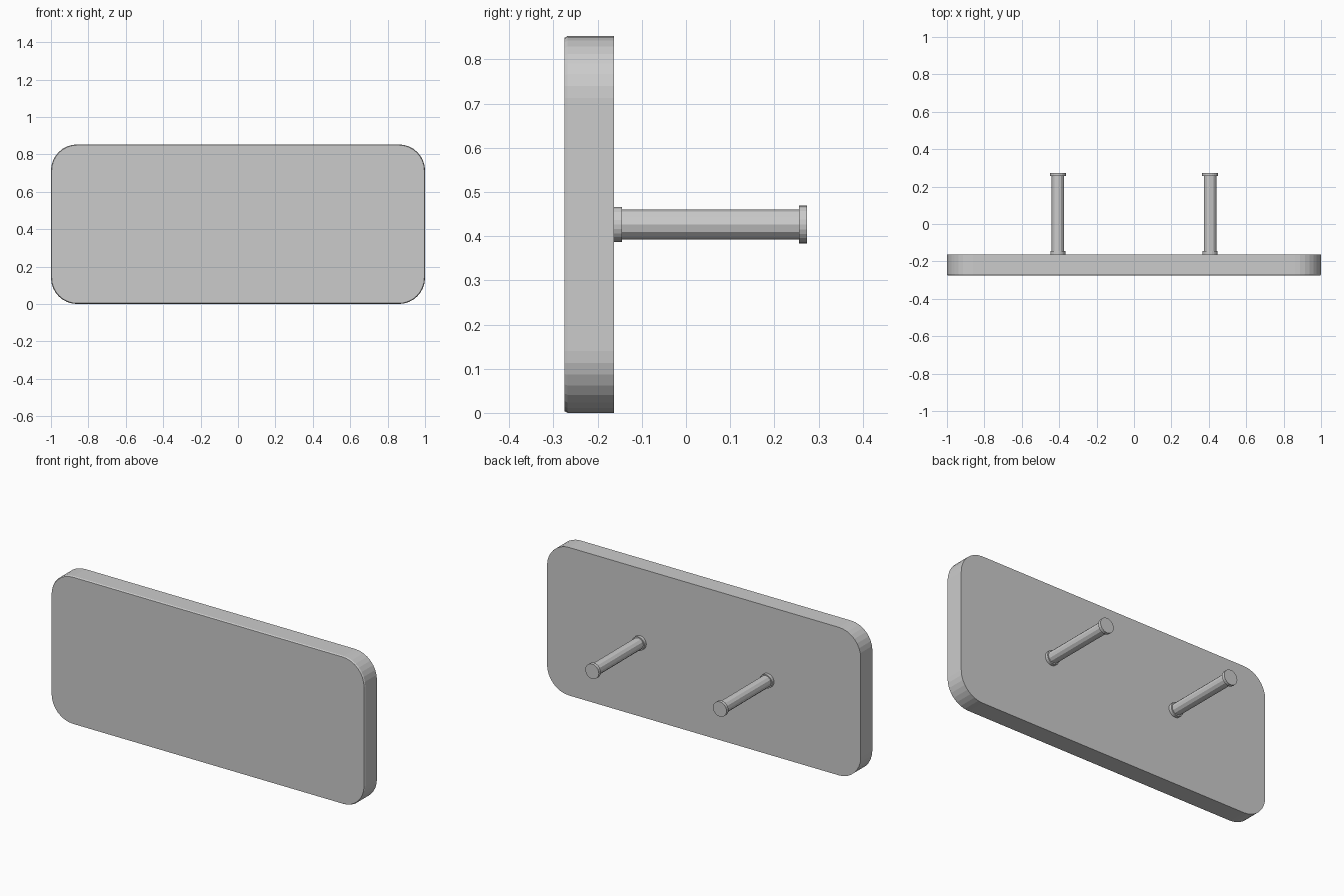
import bpy, bmesh, math
from mathutils import Matrix

if "Cube" in bpy.data.objects:
    bpy.data.objects.remove(bpy.data.objects["Cube"])

grey = bpy.data.materials.new("light_grey")
grey.diffuse_color = (0.6, 0.6, 0.6, 1)
grey.use_nodes = True
grey.node_tree.nodes["Principled BSDF"].inputs["Base Color"].default_value = grey.diffuse_color

W, H, R, SEG = 1.0, 0.853, 0.14, 8
ZC = H / 2


def finish(bm, name):
    bmesh.ops.recalc_face_normals(bm, faces=bm.faces)
    me = bpy.data.meshes.new(name)
    bm.to_mesh(me)
    bm.free()
    me.materials.append(grey)
    ob = bpy.data.objects.new(name, me)
    bpy.context.collection.objects.link(ob)
    return ob


def outline(bm, y, inset):
    """Rounded rectangle ring in the xz plane."""
    ring = []
    corners = [(1, 1), (-1, 1), (-1, -1), (1, -1)]
    for q, (sx, sz) in enumerate(corners):
        for i in range(SEG + 1):
            a = math.pi / 2 * (q + i / SEG)
            x = sx * (W - R) + (R - inset) * math.cos(a)
            z = ZC + sz * (H / 2 - R) + (R - inset) * math.sin(a)
            ring.append(bm.verts.new((x, y, z)))
    return ring


# Board with a tiny chamfer around the front face
bm = bmesh.new()
rings = [outline(bm, y, d) for y, d in
         ((-0.275, 0.004), (-0.268, 0.0), (-0.163, 0.0))]
for a, b in zip(rings, rings[1:]):
    n = len(a)
    for i in range(n):
        bm.faces.new((a[i], a[(i + 1) % n], b[(i + 1) % n], b[i]))
bm.faces.new(rings[0])
bm.faces.new(rings[-1])
finish(bm, "board")


def rod(name, x, y0, y1, r, sides):
    bm = bmesh.new()
    m = Matrix.Translation((x, (y0 + y1) / 2, ZC)) @ Matrix.Rotation(math.pi / 2, 4, 'X')
    bmesh.ops.create_cone(bm, cap_ends=True, segments=sides, radius1=r,
                          radius2=r, depth=y1 - y0, matrix=m)
    finish(bm, name)


# Two wall pegs: collar, shaft and end cap
for side, x in (("left", -0.407), ("right", 0.407)):
    rod(side + "_collar", x, -0.165, -0.145, 0.040, 24)
    rod(side + "_shaft", x, -0.15, 0.26, 0.034, 12)
    rod(side + "_end_cap", x, 0.256, 0.274, 0.043, 24)
